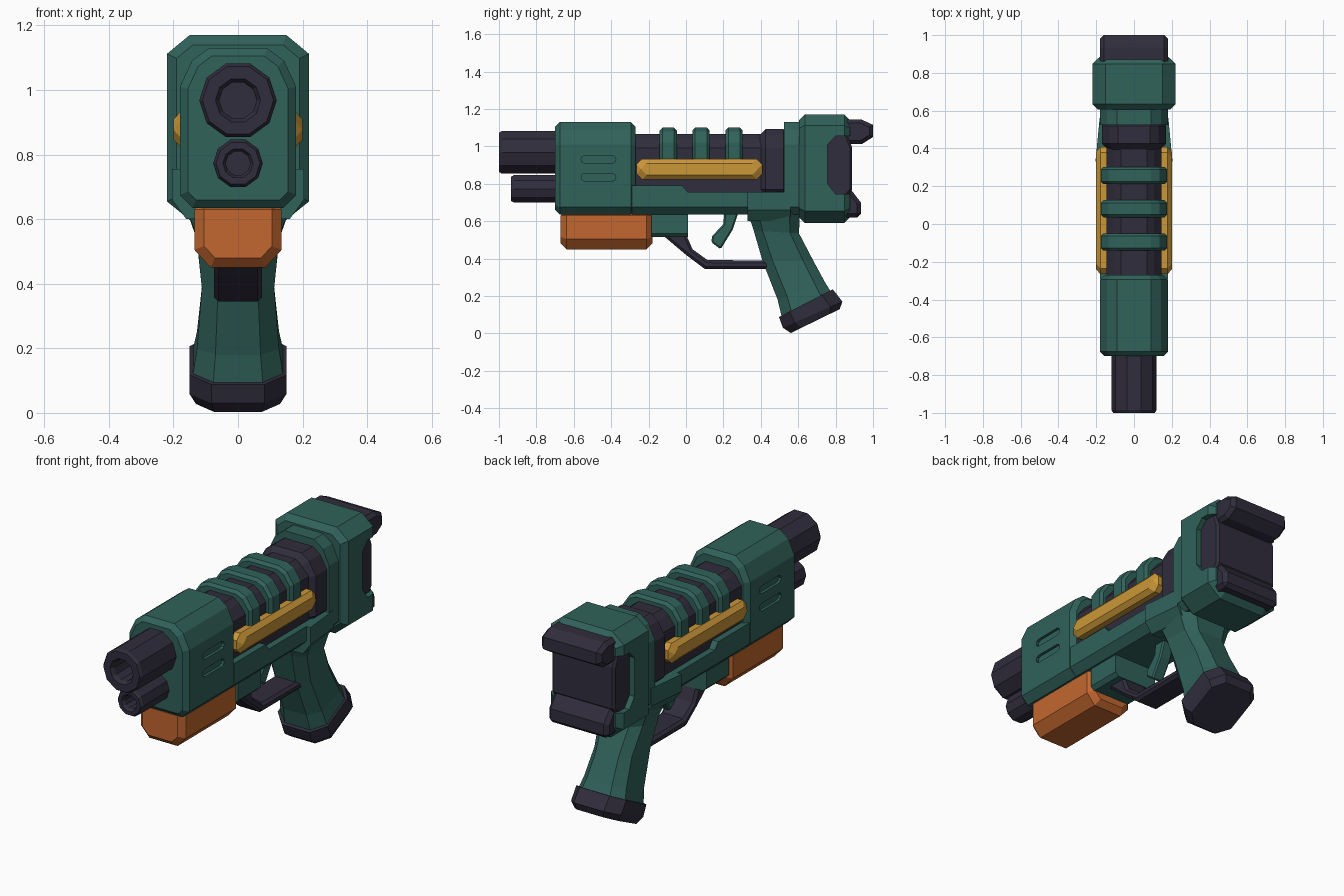
import bpy, bmesh, math

if "Cube" in bpy.data.objects:
    bpy.data.objects.remove(bpy.data.objects["Cube"])


def material(name, rgb):
    m = bpy.data.materials.new(name)
    m.diffuse_color = (*rgb, 1)
    m.use_nodes = True
    m.node_tree.nodes["Principled BSDF"].inputs["Base Color"].default_value = m.diffuse_color
    return m


GREEN = material("deep_green", (0.030, 0.122, 0.102))
DARK = material("dark_violet_grey", (0.030, 0.026, 0.046))
ORANGE = material("burnt_orange", (0.54, 0.135, 0.028))
GOLD = material("gold", (0.60, 0.31, 0.04))


def loft(name, sections, mat, bevel=0, limit=60):
    """Bridge equal-length rings of 3D points and cap both ends."""
    bm = bmesh.new()
    rings = [[bm.verts.new(p) for p in s] for s in sections]
    n = len(rings[0])
    for a, b in zip(rings, rings[1:]):
        for i in range(n):
            j = (i + 1) % n
            bm.faces.new((a[i], a[j], b[j], b[i]))
    bm.faces.new(rings[0])
    bm.faces.new(rings[-1])
    bmesh.ops.recalc_face_normals(bm, faces=bm.faces)
    me = bpy.data.meshes.new(name)
    bm.to_mesh(me)
    bm.free()
    ob = bpy.data.objects.new(name, me)
    bpy.context.collection.objects.link(ob)
    if mat:
        me.materials.append(mat)
    if bevel:
        m = ob.modifiers.new("bevel", 'BEVEL')
        m.width, m.segments = bevel, 1
        m.limit_method, m.angle_limit = 'ANGLE', math.radians(limit)
    return ob


def along_y(name, half, y0, y1, mat, bevel=0):
    """Mirror a half section of (x, z) points and extrude it along y."""
    ring = half + [(-x, z) for x, z in reversed(half)]
    return loft(name, [[(x, y, z) for x, z in ring] for y in (y0, y1)], mat, bevel)


def along_x(name, pts, x0, x1, mat, bevel=0, limit=60):
    """Extrude a side profile of (y, z) points along x."""
    return loft(name, [[(x, y, z) for y, z in pts] for x in (x0, x1)], mat, bevel, limit)


def lathe(name, profile, z, mat, n=10):
    """Turn (radius, y) points around a y axis at height z."""
    ring = [(math.cos(2 * math.pi * i / n), math.sin(2 * math.pi * i / n)) for i in range(n)]
    return loft(name, [[(r * c, y, z + r * s) for c, s in ring] for r, y in profile], mat)


def cut(ob, cutter):
    m = ob.modifiers.new("cut", 'BOOLEAN')
    m.operation, m.solver, m.object = 'DIFFERENCE', 'EXACT', cutter
    cutter.hide_render = True
    cutter.hide_viewport = True


def grip_ring(f, b, hw):
    """Octagon between a front and a back (y, z) point."""
    half = [(0, 0.55), (0.2, 1), (0.8, 1), (1, 0.6)]
    ring = half + [(t, -w) for t, w in reversed(half)]
    return [(w * hw, f[0] + t * (b[0] - f[0]), f[1] + t * (b[1] - f[1])) for t, w in ring]


# Barrels with hollow muzzles
lathe("main_barrel", [(0.058, -0.86), (0.058, -0.98), (0.07, -1.0), (0.11, -1.0),
                      (0.12, -0.985), (0.12, -0.6)], 0.968, DARK)
lathe("lower_barrel", [(0.038, -0.84), (0.038, -0.92), (0.047, -0.935), (0.068, -0.935),
                       (0.077, -0.92), (0.077, -0.6)], 0.773, DARK)

# Front shroud with two pill-shaped vents on each side
body_top = [(0.18, 1.01), (0.143, 1.09), (0.09, 1.13)]
shroud = along_y("front_shroud", [(0.14, 0.635), (0.18, 0.675)] + body_top,
                 -0.70, -0.27, GREEN, 0.025)
for i, z in enumerate((0.93, 0.835)):
    r = 0.021
    pill = [(-0.468 + s * 0.072 + r * math.cos(a), z + r * math.sin(a))
            for s, start in ((1, -90), (-1, 90))
            for a in [math.radians(start + k * 45) for k in range(5)]]
    for s in (-1, 1):
        cut(shroud, along_x(f"vent_cutter_{i}_{s}", pill, s * 0.165, s * 0.25, None))

# Lower frame: stepped side wall, chamfered underside
along_y("lower_frame", [(0.14, 0.635), (0.18, 0.675), (0.18, 0.755)], -0.29, 0.56, GREEN)
along_x("frame_step", [(-0.29, 0.70), (-0.29, 0.79), (-0.02, 0.79), (0.01, 0.755), (0.01, 0.70)],
        -0.18, 0.18, GREEN)
along_y("rear_block", [(0.14, 0.635), (0.18, 0.675)] + body_top, 0.525, 0.64, GREEN)

# Dark inner core and its rear collar
along_y("core", [(0.145, 0.70), (0.145, 0.99), (0.105, 1.04), (0.07, 1.065)], -0.30, 0.54, DARK)
along_y("core_collar", [(0.17, 0.74), (0.17, 0.99), (0.13, 1.06), (0.085, 1.092)],
        0.395, 0.55, DARK, 0.03)

# Wrap-over ribs
for i, y in enumerate((-0.095, 0.08, 0.257)):
    along_y(f"rib_{i + 1}", [(0.176, 0.90), (0.176, 1.02), (0.135, 1.08), (0.09, 1.10)],
            y - 0.046, y + 0.046, GREEN, 0.015)

# Gold side bars and flared plates above the grip
for s, side in ((-1, "left"), (1, "right")):
    def bar(g):
        c = 0.03
        y0, y1, z0, z1 = -0.265 + g, 0.408 - g, 0.823 + g, 0.933 - g
        return [(y0 + c, z0), (y1 - c, z0), (y1, z0 + c), (y1, z1 - c),
                (y1 - c, z1), (y0 + c, z1), (y0, z1 - c), (y0, z0 + c)]
    loft(f"gold_bar_{side}", [[(s * x, y, z) for y, z in bar(g)]
                              for x, g in ((0.13, 0), (0.178, 0), (0.2, 0.024))], GOLD)
    loft(f"flare_plate_{side}", [[(s * x, y, z) for x, y in
                                  ((0.1, 0.33), (w, 0.33), (w - 0.022, 0.56), (0.1, 0.56))]
                                 for z, w in ((0.60, 0.16), (0.66, 0.204), (0.755, 0.204))], GREEN)

# Orange fore grip and the mount behind it
along_y("fore_grip", [(0.085, 0.45), (0.135, 0.505), (0.135, 0.66)], -0.67, -0.18, ORANGE, 0.03)
along_y("guard_mount", [(0.11, 0.515), (0.13, 0.535), (0.13, 0.66)], -0.185, 0.01, GREEN)

# Trigger guard and trigger
along_x("trigger_guard", [(-0.13, 0.53), (0.0, 0.42), (0.1, 0.345), (0.45, 0.345), (0.45, 0.39),
                          (0.115, 0.392), (0.035, 0.45), (0.0, 0.53)],
        -0.075, 0.075, DARK, 0.014)
along_x("trigger", [(0.205, 0.66), (0.285, 0.66), (0.25, 0.555), (0.185, 0.45), (0.135, 0.488),
                    (0.14, 0.52), (0.20, 0.585)], -0.035, 0.035, GREEN, 0.008)

# Pistol grip with a dark end cap
loft("grip", [grip_ring(*s) for s in (
    ((0.325, 0.66), (0.61, 0.66), 0.17), ((0.362, 0.55), (0.604, 0.535), 0.128),
    ((0.41, 0.385), (0.68, 0.39), 0.112), ((0.49, 0.18), (0.745, 0.27), 0.127),
    ((0.515, 0.075), (0.78, 0.215), 0.142))], GREEN)
loft("grip_cap", [grip_ring(*s) for s in (
    ((0.497, 0.088), (0.785, 0.236), 0.15), ((0.518, 0.03), (0.836, 0.17), 0.15),
    ((0.56, 0.002), (0.822, 0.13), 0.13))], DARK)

# Rear housing, notched from behind on both sides
housing = along_y("rear_housing", [(0.14, 0.59), (0.22, 0.655), (0.22, 1.112), (0.15, 1.17)],
                  0.605, 0.877, GREEN, 0.03)
notch = [(0.757, 0.80), (0.80, 0.745), (0.95, 0.745), (0.95, 1.055), (0.80, 1.055), (0.757, 1.01)]
cut(housing, along_x("notch_cutter", notch, -0.3, 0.3, None))

# Dark butt pad: recessed middle, long upper hook, short lower hook
along_x("butt_core", [(0.74, 0.73), (0.86, 0.73), (0.888, 0.77), (0.888, 0.995), (0.86, 1.07),
                      (0.74, 1.07)], -0.19, 0.19, DARK, 0.012)
along_x("butt_upper_hook", [(0.83, 1.145), (0.935, 1.145), (1.0, 1.115), (1.0, 1.05),
                            (0.94, 1.012), (0.83, 1.012)], -0.18, 0.18, DARK, 0.02, 80)
along_x("butt_lower_hook", [(0.83, 0.765), (0.885, 0.765), (0.935, 0.70), (0.935, 0.62),
                            (0.83, 0.62)], -0.18, 0.18, DARK, 0.02, 80)
